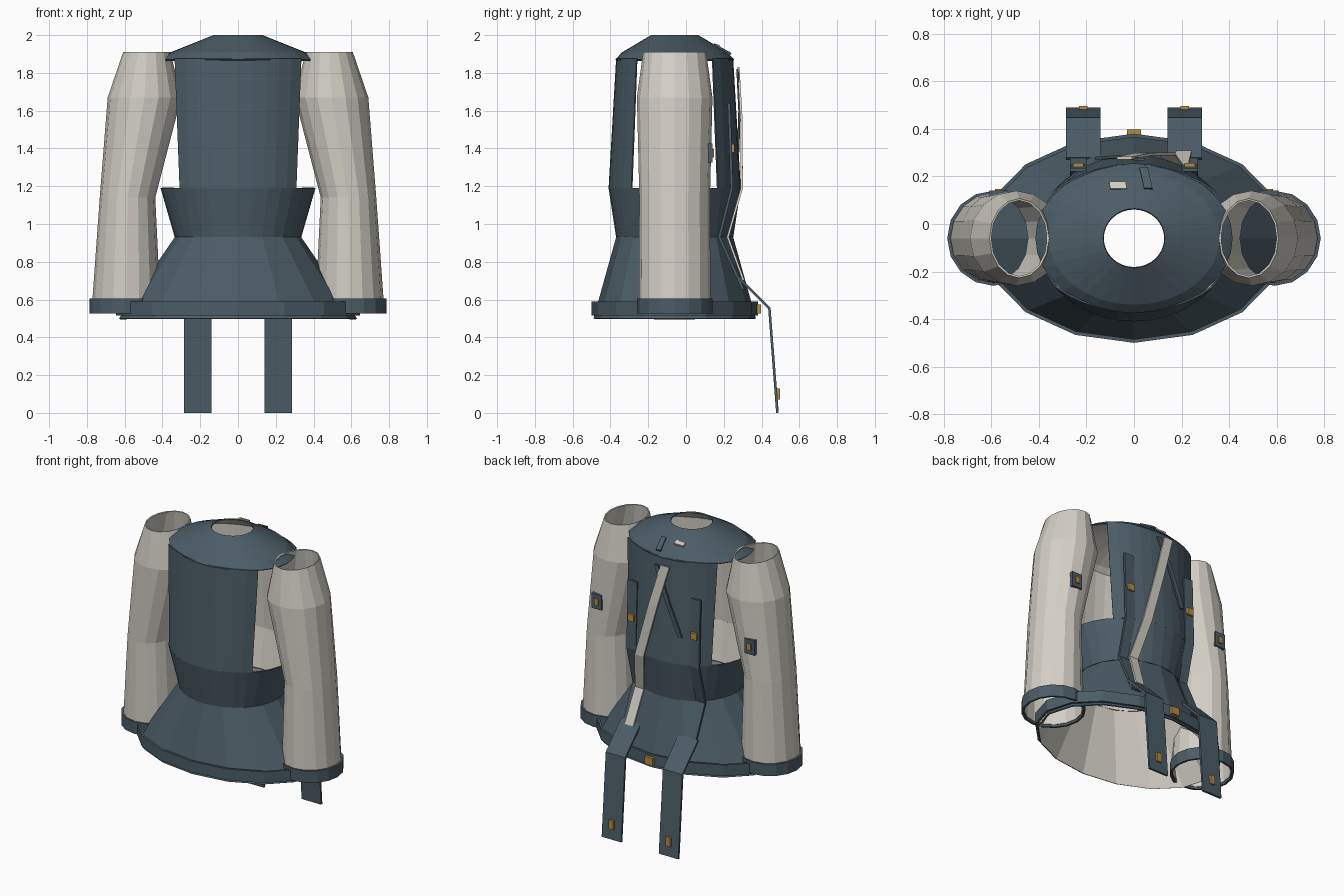
import bpy, bmesh, math

if "Cube" in bpy.data.objects:
    bpy.data.objects.remove(bpy.data.objects["Cube"])

CY = -0.06  # front-to-back centre of the garment


def material(name, rgb):
    m = bpy.data.materials.new(name)
    m.diffuse_color = (*rgb, 1)
    m.use_nodes = True
    m.node_tree.nodes["Principled BSDF"].inputs["Base Color"].default_value = m.diffuse_color
    return m


SLATE = material("slate cloth", (0.072, 0.108, 0.135))
CREAM = material("cream lining", (0.66, 0.63, 0.57))
GOLD = material("gold stud", (0.45, 0.27, 0.06))


def finish(name, bm, mats, thick=0, offset=-1.0):
    me = bpy.data.meshes.new(name)
    bm.to_mesh(me)
    bm.free()
    ob = bpy.data.objects.new(name, me)
    bpy.context.collection.objects.link(ob)
    for m in mats:
        me.materials.append(m)
    if thick:
        mod = ob.modifiers.new("cloth thickness", 'SOLIDIFY')
        mod.thickness = thick
        mod.offset = offset
        mod.material_offset = len(mats) - 1
    return ob


def shell(name, rings, mats, n=32, cx_sign=1, start=0.0, sweep=360.0, thick=0.008):
    """Open elliptical cloth shell through rings of (cx, rx, ry, z), bottom to top."""
    bm = bmesh.new()
    closed = sweep >= 360
    count = n if closed else n + 1
    rows = []
    for cx, rx, ry, z in rings:
        row = []
        for i in range(count):
            a = math.radians(start + sweep * i / n)
            row.append(bm.verts.new((cx * cx_sign + rx * math.sin(a), CY - ry * math.cos(a), z)))
        rows.append(row)
    for lo, hi in zip(rows, rows[1:]):
        for i in range(n):
            j = (i + 1) % count
            bm.faces.new((lo[i], lo[j], hi[j], hi[i]))
    return finish(name, bm, mats, thick)


def strip(name, pts, width, mat, thick=0.012):
    """Flat cloth strip along a path, facing the back."""
    bm = bmesh.new()
    pairs = [[bm.verts.new((x + s * width / 2, y, z)) for s in (-1, 1)] for x, y, z in pts]
    for a, b in zip(pairs, pairs[1:]):
        bm.faces.new((a[0], a[1], b[1], b[0]))
    bmesh.ops.recalc_face_normals(bm, faces=bm.faces)
    if sum(f.normal.y for f in bm.faces) < 0:
        bmesh.ops.reverse_faces(bm, faces=bm.faces)
    return finish(name, bm, [mat], thick, 1.0)


def box(name, loc, size, mat):
    bm = bmesh.new()
    bmesh.ops.create_cube(bm, size=1)
    for v in bm.verts:
        v.co = [c * s + o for c, s, o in zip(v.co, size, loc)]
    return finish(name, bm, [mat])


# Main garment: skirt, waist, front and back panels, shoulder yoke
skirt = [(0, 0.63, 0.43, 0.50), (0, 0.335, 0.31, 0.93)]
waist = [(0, 0.335, 0.31, 0.93), (0, 0.41, 0.35, 1.19)]
panel = [(0, 0.41, 0.35, 1.19), (0, 0.445, 0.31, 1.875)]
yoke = [(0, 0.415, 0.315, 1.87), (0, 0.36, 0.28, 1.908), (0, 0.13, 0.125, 2.0)]
both = [SLATE, CREAM]
shell("skirt", skirt, both, n=16)
shell("waist", waist, both, n=32)
shell("front_panel", panel, both, n=10, start=-49, sweep=98)
shell("back_panel", panel, both, n=10, start=131, sweep=98)
shell("shoulder_yoke", yoke, both, n=32)
shell("hem_band", [(0, 0.645, 0.44, 0.515), (0, 0.645, 0.44, 0.59)], [SLATE], n=16, thick=0.015)


def back_y(x, z):
    """Depth of the back surface of the garment."""
    prof = [skirt[0], skirt[1], waist[1], panel[1]]
    for (_, ax, ay, az), (_, bx, by, bz) in zip(prof, prof[1:]):
        if z <= bz:
            break
    t = (z - az) / (bz - az)
    rx, ry = ax + t * (bx - ax), ay + t * (by - ay)
    return CY + ry * math.sqrt(max(0, 1 - (x / rx) ** 2))


def on_back(path, gap):
    return [(x, back_y(x, z) + gap, z) for x, z in path]


# Sleeves, cuffs, back straps and hanging tails, mirrored left and right
sleeve = [(0.592, 0.183, 0.19, 0.54), (0.585, 0.147, 0.187, 1.14),
          (0.495, 0.195, 0.20, 1.67), (0.483, 0.125, 0.167, 1.91)]
cuff = [(0.592, 0.194, 0.20, 0.525), (0.592, 0.194, 0.20, 0.605)]
for s, side in ((-1, "left"), (1, "right")):
    shell(side + "_sleeve", sleeve, [CREAM], n=16, cx_sign=s)
    shell(side + "_cuff", cuff, [SLATE], n=16, cx_sign=s, thick=0.014)
    box(side + "_sleeve_patch", (0.57 * s, 0.125, 1.375), (0.075, 0.03, 0.1), SLATE)
    box(side + "_sleeve_stud", (0.57 * s, 0.137, 1.375), (0.03, 0.02, 0.045), GOLD)
    strap = [(0.235 * s, z) for z in (1.64, 1.4, 1.19, 0.93, 0.65)]
    strip(side + "_back_strap", on_back(strap, 0.008), 0.07, SLATE, 0.015)
    box(side + "_strap_stud", (0.235 * s, back_y(0.235, 1.4) + 0.025, 1.4), (0.045, 0.025, 0.045), GOLD)
    tail = [(0.213 * s, y, z) for y, z in ((0.27, 0.715), (0.435, 0.55), (0.477, 0.0))]
    strip(side + "_tail", tail, 0.145, SLATE, 0.014)
    box(side + "_tail_stud", (0.213 * s, 0.488, 0.10), (0.035, 0.018, 0.06), GOLD)

box("hem_stud", (0, 0.387, 0.55), (0.06, 0.022, 0.05), GOLD)

# Crossed ribbons on the back, and the ends showing above the yoke
light = [(-0.04, 1.83), (0.04, 1.55), (0.14, 1.19), (0.19, 0.93), (0.21, 0.7)]
strip("light_ribbon", on_back(light, 0.02), 0.065, CREAM)
dark = [(0.03, 1.82), (-0.06, 1.6), (-0.15, 1.38)]
strip("dark_ribbon", on_back(dark, 0.014), 0.03, SLATE)
strip("light_ribbon_end", [(-0.065, 0.145, 1.945), (-0.07, 0.175, 1.935)], 0.07, CREAM)
strip("dark_ribbon_end", [(0.04, 0.235, 1.895), (0.06, 0.145, 1.945)], 0.035, SLATE)
